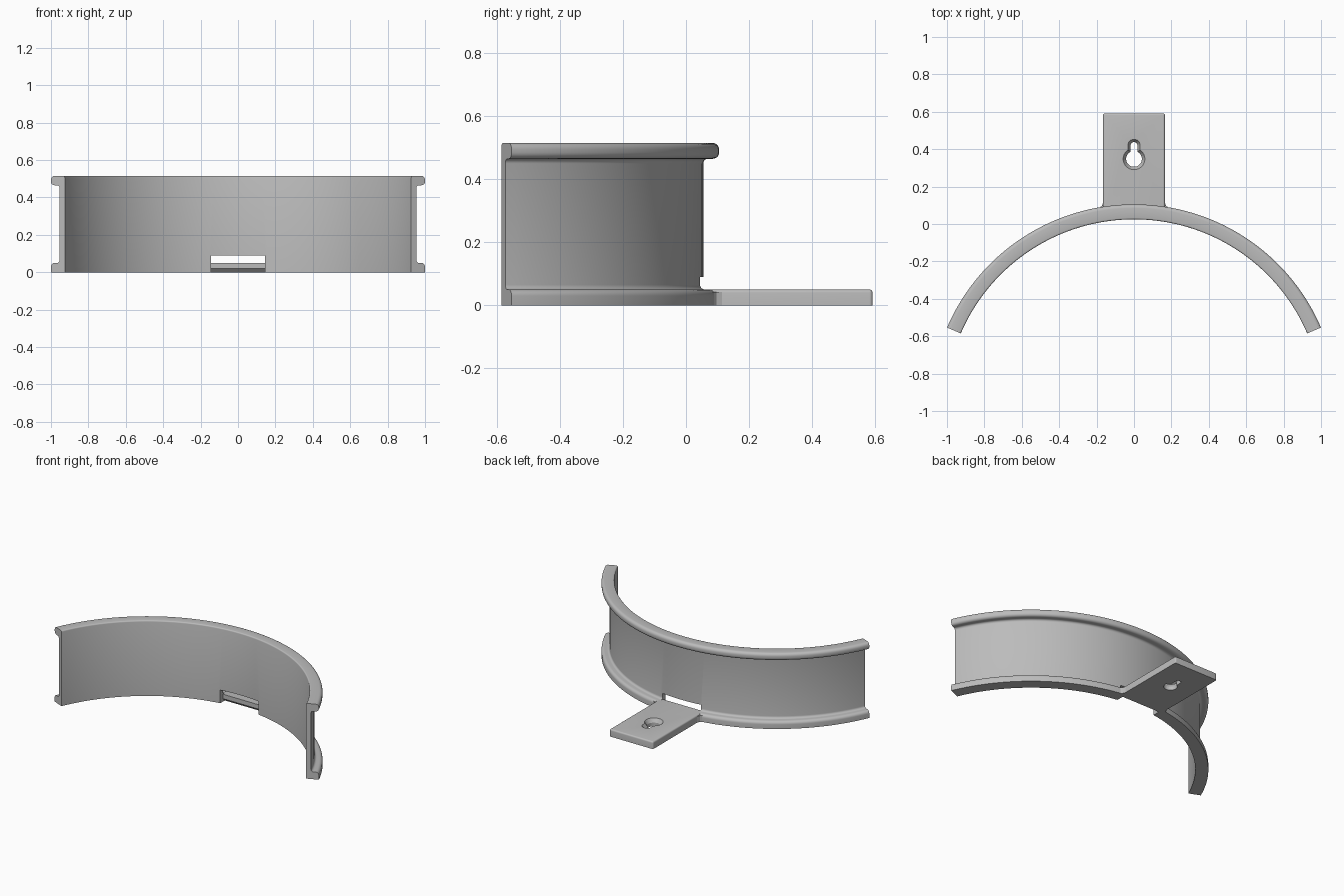
import bpy, bmesh, math
from mathutils import Vector

if "Cube" in bpy.data.objects:
    bpy.data.objects.remove(bpy.data.objects["Cube"], do_unlink=True)

grey = bpy.data.materials.new("plain grey")
grey.use_nodes = True
grey.diffuse_color = (0.5, 0.5, 0.5, 1)
grey.node_tree.nodes["Principled BSDF"].inputs["Base Color"].default_value = (0.5, 0.5, 0.5, 1)

CENTRE_Y = -0.983
R_IN, R_WEB, R_OUT = 1.008, 1.038, 1.088
HEIGHT, PLATE = 0.515, 0.05
HALF_ANGLE = math.radians(66.75)


def finish(name, bm):
    bmesh.ops.recalc_face_normals(bm, faces=bm.faces)
    mesh = bpy.data.meshes.new(name)
    bm.to_mesh(mesh)
    bm.free()
    mesh.materials.append(grey)
    ob = bpy.data.objects.new(name, mesh)
    bpy.context.collection.objects.link(ob)
    return ob


def loft(name, rings, closed=True):
    """Skin a list of equal-length closed rings and cap both ends."""
    bm = bmesh.new()
    loops = [[bm.verts.new(p) for p in ring] for ring in rings]
    n = len(loops[0])
    for a, b in zip(loops, loops[1:]):
        for i in range(n):
            j = (i + 1) % n
            bm.faces.new((a[i], a[j], b[j], b[i]))
    bm.faces.new(loops[0])
    bm.faces.new(loops[-1])
    return finish(name, bm)


def corner(cx, cz, r, start, end, steps=5):
    """Points of a rounded corner, angles in degrees."""
    angles = [math.radians(start + (end - start) * i / steps) for i in range(steps + 1)]
    return [(cx + r * math.cos(a), cz + r * math.sin(a)) for a in angles]


def cut(target, cutter):
    mod = target.modifiers.new("cut", 'BOOLEAN')
    mod.operation = 'DIFFERENCE'
    mod.solver = 'EXACT'
    mod.object = cutter
    cutter.hide_render = True
    cutter.hide_viewport = True
    cutter.display_type = 'WIRE'


def smooth(ob):
    bpy.ops.object.select_all(action='DESELECT')
    ob.select_set(True)
    bpy.context.view_layer.objects.active = ob
    bpy.ops.object.shade_smooth_by_angle(angle=math.radians(35))


# Curved channel: web with a rounded flange at top and bottom
f, e = 0.015, 0.02
profile = [(R_IN, 0), (R_OUT, 0)]
profile += corner(R_OUT - e, PLATE - e, e, 0, 90)
profile += corner(R_WEB + f, PLATE + f, f, 270, 180)
profile += corner(R_WEB + f, HEIGHT - PLATE - f, f, 180, 90)
profile += corner(R_OUT - e, HEIGHT - PLATE + e, e, 270, 360)
profile += corner(R_OUT - e, HEIGHT - e, e, 0, 90)
profile += corner(R_IN + 0.008, HEIGHT - 0.008, 0.008, 90, 180, 3)
SEGMENTS = 72
rings = []
for i in range(SEGMENTS + 1):
    a = HALF_ANGLE * (2 * i / SEGMENTS - 1)
    rings.append([(r * math.sin(a), CENTRE_Y + r * math.cos(a), z) for r, z in profile])
channel = loft("curved_channel", rings)

# Slot through the web above the mounting tab
slot = loft("slot_cutter", [[(x, y, z) for x, y in
            ((-0.145, -0.2), (0.145, -0.2), (0.145, 0.08), (-0.145, 0.08))]
            for z in (-0.1, 0.09)])
cut(channel, slot)
smooth(channel)

# Mounting tab with rounded upper edges and a chamfered lower front edge
Y0, Y1, HALF_W = 0.045, 0.592, 0.165
bm = bmesh.new()
bmesh.ops.create_cube(bm, size=1)
for v in bm.verts:
    v.co = Vector((v.co.x * 2 * HALF_W,
                   Y0 if v.co.y < 0 else Y1,
                   0 if v.co.z < 0 else PLATE))


def middle(edge):
    return (edge.verts[0].co + edge.verts[1].co) / 2


front_low = [ed for ed in bm.edges if middle(ed).z < 0.001 and middle(ed).y < Y0 + 0.001]
bmesh.ops.bevel(bm, geom=front_low, offset=0.02, segments=1, affect='EDGES')
rounded = [ed for ed in bm.edges
           if (middle(ed).z > PLATE - 0.001 and middle(ed).y > Y0 + 0.01)
           or (middle(ed).y > Y1 - 0.001 and abs(middle(ed).x) > HALF_W - 0.001)]
bmesh.ops.bevel(bm, geom=rounded, offset=0.01, segments=4, profile=0.5, affect='EDGES')
tab = finish("mounting_tab", bm)


# Keyhole with a countersunk rim
def keyhole(r_big, r_slot, z):
    cy, top = 0.348, 0.42
    join = math.degrees(math.acos(r_slot / r_big))
    pts = corner(0, cy, r_big, join, join - 2 * join - 180, 28)[::-1]
    pts += corner(0, top, r_slot, 0, 180, 12)
    return [(x, y, z) for x, y in pts]


hole = loft("keyhole_cutter", [keyhole(0.042, 0.018, -0.05), keyhole(0.042, 0.018, 0.025),
                               keyhole(0.058, 0.033, PLATE), keyhole(0.058, 0.033, 0.1)])
cut(tab, hole)
smooth(tab)

# Small fillets where the tab leaves the flange
for side, label in ((1, "left"), (-1, "right")):
    shape = ((0.16, 0.08), (0.185, 0.08), (0.185, 0.088), (0.172, 0.097), (0.165, 0.115), (0.16, 0.115))
    loft(label + "_tab_fillet", [[(side * x, y, z) for x, y in shape] for z in (0, 0.042)])
